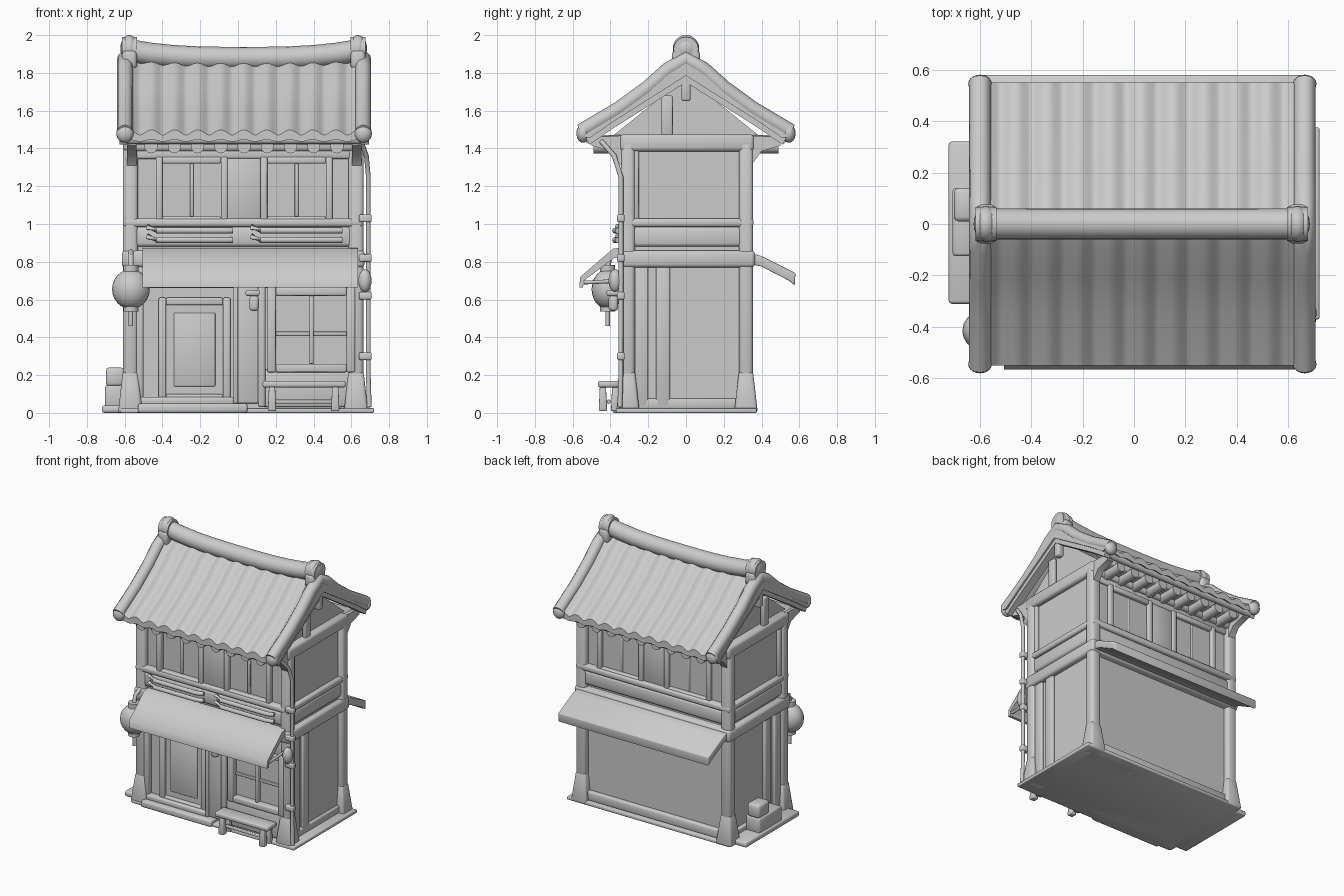
import bpy, bmesh, math
from mathutils import Vector

if "Cube" in bpy.data.objects:
    bpy.data.objects.remove(bpy.data.objects["Cube"], do_unlink=True)

grey = bpy.data.materials.new("plain_grey")
grey.use_nodes = True
grey.diffuse_color = (0.6, 0.6, 0.6, 1)
grey.node_tree.nodes["Principled BSDF"].inputs["Base Color"].default_value = (0.6, 0.6, 0.6, 1)


def finish(name, bm, bevel=0.0):
    """Turn a bmesh into a softly bevelled, smooth shaded object."""
    bmesh.ops.recalc_face_normals(bm, faces=bm.faces)
    if bevel:
        bmesh.ops.bevel(bm, geom=bm.edges[:], offset=bevel, segments=2, profile=0.5, affect='EDGES')
    mesh = bpy.data.meshes.new(name)
    bm.to_mesh(mesh)
    bm.free()
    obj = bpy.data.objects.new(name, mesh)
    bpy.context.collection.objects.link(obj)
    mesh.materials.append(grey)
    bpy.ops.object.select_all(action='DESELECT')
    obj.select_set(True)
    bpy.context.view_layer.objects.active = obj
    bpy.ops.object.shade_smooth_by_angle(angle=math.radians(50))
    return obj


def box(name, xs, ys, zs, bevel=0.012, flare=0.0):
    """Box between limits; flare widens its foot."""
    bm = bmesh.new()
    bmesh.ops.create_cube(bm, size=1)
    for v in bm.verts:
        grow = 2 * flare if v.co.z < 0 else 0
        v.co = Vector([(a + b) / 2 + c * (abs(b - a) + (grow if i < 2 else 0))
                       for i, ((a, b), c) in enumerate(zip((xs, ys, zs), v.co))])
    smallest = min(abs(l[1] - l[0]) for l in (xs, ys, zs))
    return finish(name, bm, min(bevel, smallest * 0.3))


def prism(name, outline, x0, x1, bevel=0.0):
    """Extrude a (y, z) outline along x."""
    bm = bmesh.new()
    face = bm.faces.new([bm.verts.new((x0, y, z)) for y, z in outline])
    ext = bmesh.ops.extrude_face_region(bm, geom=[face])
    bmesh.ops.translate(bm, vec=(x1 - x0, 0, 0), verts=[g for g in ext["geom"] if isinstance(g, bmesh.types.BMVert)])
    return finish(name, bm, bevel)


def tube(name, pts, r, sides=10):
    """Round bar through a list of points."""
    bm = bmesh.new()
    pts = [Vector(p) for p in pts]
    rings = []
    for i, p in enumerate(pts):
        d = (pts[min(i + 1, len(pts) - 1)] - pts[max(i - 1, 0)]).normalized()
        u = d.orthogonal().normalized() if abs(d.x) > 0.9 else d.cross(Vector((1, 0, 0))).normalized()
        w = d.cross(u)
        rings.append([bm.verts.new(p + r * (u * math.cos(a) + w * math.sin(a)))
                      for a in (math.tau * k / sides for k in range(sides))])
    for a, b in zip(rings, rings[1:]):
        for k in range(sides):
            bm.faces.new((a[k], a[(k + 1) % sides], b[(k + 1) % sides], b[k]))
    bm.faces.new(rings[0])
    bm.faces.new(rings[-1])
    return finish(name, bm)


def ball(name, centre, size):
    bm = bmesh.new()
    bmesh.ops.create_uvsphere(bm, u_segments=20, v_segments=12, radius=1)
    for v in bm.verts:
        v.co = Vector(c + s * n for c, s, n in zip(centre, size, v.co))
    return finish(name, bm)


def frame(name, x0, x1, z0, z1, y0, y1, w):
    """Rectangular window or door frame facing front or back."""
    for part, xs, zs in (("left", (x0 - w, x0), (z0 - w, z1 + w)), ("right", (x1, x1 + w), (z0 - w, z1 + w)),
                         ("sill", (x0, x1), (z0 - w, z0)), ("head", (x0, x1), (z1, z1 + w))):
        box(f"{name}_{part}", xs, (y0, y1), zs, 0.008)


# Wall core, ground slab and gable triangle
box("wall_core", (-0.57, 0.63), (-0.305, 0.315), (0, 1.46), 0)
box("ground_slab", (-0.62, 0.72), (-0.37, 0.375), (0, 0.025), 0.006)
prism("gable_wall", [(-0.42, 1.44), (0.42, 1.44), (0, 1.78)], -0.55, 0.61)

# Corner posts with flared feet
for sx, xs in (("left", (0.585, 0.665)), ("right", (-0.61, -0.53))):
    for sy, ys in (("front", (-0.345, -0.27)), ("back", (0.28, 0.355))):
        box(f"{sy}_{sx}_post", xs, ys, (0, 1.44), 0.02)
        box(f"{sy}_{sx}_foot", xs, ys, (0, 0.22), 0.015, 0.025)

# Horizontal beams on all four sides
for level, (z0, z1, out) in enumerate(((0.77, 0.86, 0.02), (0.985, 1.03, 0.012), (0.88, 0.985, 0.0), (1.385, 1.475, 0.015))):
    box(f"beam_ring_{level}", (-0.595 - out, 0.65 + out), (-0.335 - out, 0.345 + out), (z0, z1), 0.018)

# Side wall battens, base rails and gable framing
for side, xs in (("left", (0.62, 0.65)), ("right", (-0.595, -0.56))):
    box(f"{side}_wide_batten", xs, (-0.27, -0.2), (0.03, 0.8), 0.008)
    box(f"{side}_slim_batten", xs, (-0.16, -0.085), (0.03, 0.8), 0.01)
    box(f"{side}_base_rail", xs, (-0.3, 0.32), (0.02, 0.075), 0.01)
    box(f"{side}_upper_batten", xs, (-0.29, -0.25), (1.0, 1.4), 0.008)
    box(f"{side}_gable_strut", xs, (-0.13, -0.07), (1.46, 1.68), 0.008)

# Roof: ridged tile sheet following a concave slope
slope = [(0, 1.87), (0.09, 1.815), (0.2, 1.715), (0.35, 1.605), (0.55, 1.485)]
section = [(-y, z) for y, z in slope[:0:-1]] + slope
bm = bmesh.new()
steps, x0, x1 = 110, -0.6, 0.66
rows = []
for i in range(steps + 1):
    x = x0 + (x1 - x0) * i / steps
    wave = 0.028 * abs(math.cos(math.pi * (x - 0.03) / 0.122)) ** 1.5
    top = [(y, z + wave - 0.015) for y, z in section]
    under = [(y, z - 0.05 + wave * 0.4) for y, z in section[::-1]]
    rows.append([bm.verts.new((x, y, z)) for y, z in top + under])
n = len(rows[0])
for a, b in zip(rows, rows[1:]):
    for k in range(n):
        bm.faces.new((a[k], a[(k + 1) % n], b[(k + 1) % n], b[k]))
bm.faces.new(rows[0])
bm.faces.new(rows[-1])
finish("tiled_roof", bm)

# Gable edge rolls, bargeboards and pendants
board = section + [(0.51, 1.42), (0.38, 1.51), (0, 1.75), (-0.38, 1.51), (-0.51, 1.42)]
for side, x, out in (("left", 0.663, 1), ("right", -0.598, -1)):
    tube(f"{side}_edge_roll", [(x, y * 1.01, z + 0.003) for y, z in section], 0.042, 12)
    prism(f"{side}_bargeboard", board, x - 0.03, x + 0.03)
    prism(f"{side}_outer_trim", [(y, z - 0.02 if i < len(section) else z + 0.035)
                                 for i, (y, z) in enumerate(board)], x, x + out * 0.042)
    box(f"{side}_gable_pendant", (x - 0.025, x + 0.025), (-0.025, 0.025), (1.65, 1.79), 0.012)
    for s in (-1, 1):
        ball(f"{side}_eave_knob_{s}", (x, s * 0.545, 1.48), (0.046, 0.035, 0.05))
        prism(f"{side}_eave_bracket_{s}", [(s * y, z) for y, z in
              ((0.3, 1.47), (0.5, 1.46), (0.5, 1.415), (0.4, 1.385), (0.345, 1.31), (0.3, 1.31))],
              x - out * 0.06, x - out * 0.01)

# Sagging ridge with raised end caps
tube("ridge_roll", [(x, 0, 1.878 + 0.045 * abs((x - 0.03) / 0.63) ** 3)
                    for x in (-0.6 + 0.126 * k for k in range(11))], 0.06, 16)
for side, x in (("left", 0.635), ("right", -0.575)):
    ball(f"{side}_ridge_cap", (x, 0, 1.93), (0.048, 0.07, 0.07))
    tube(f"{side}_ridge_collar", [(x - 0.04, 0, 1.925), (x + 0.04, 0, 1.925)], 0.066, 16)
    box(f"{side}_ridge_base", (x - 0.04, x + 0.04), (-0.075, 0.075), (1.82, 1.92), 0.02)

# Eaves on front and back: rafter ends, edge battens, upper windows
for side, s in (("front", -1), ("back", 1)):
    box(f"{side}_soffit", (-0.57, 0.63), sorted((s * 0.3, s * 0.46)), (1.42, 1.47))
    tube(f"{side}_eave_batten", [(-0.59, s * 0.51, 1.445), (0.65, s * 0.51, 1.445)], 0.022)
    for k in range(9):
        x = -0.46 + k * 0.123
        tube(f"{side}_rafter_{k}", [(x, s * 0.3, 1.41), (x, s * 0.49, 1.41)], 0.036)
    for k, x in enumerate((-0.4, 0.155)):
        ys = sorted((s * 0.3, s * 0.342))
        frame(f"{side}_upper_window_{k}", x, x + 0.31, 1.04, 1.32, *ys, 0.035)
        box(f"{side}_upper_mullion_{k}", (x + 0.145, x + 0.165), sorted((s * 0.3, s * 0.318)), (1.04, 1.32), 0.005)
    box(f"{side}_window_head_beam", (-0.56, 0.62), sorted((s * 0.3, s * 0.335)), (1.345, 1.4))
    box(f"{side}_centre_stud", (-0.06, 0.12), sorted((s * 0.3, s * 0.328)), (1.02, 1.38))

# Rails under the front upper windows
for k, (xa, xb) in enumerate(((-0.48, -0.03), (0.07, 0.55))):
    for z in (0.915, 0.965):
        tube(f"window_rail_{k}", [(xa, -0.36, z + 0.02), (xa + 0.05, -0.375, z), (xb - 0.05, -0.375, z), (xb, -0.36, z)], 0.016)

# Awnings over the shop front and along the back
prism("front_awning", [(-0.33, 0.875), (-0.385, 0.87), (-0.56, 0.72), (-0.565, 0.665), (-0.545, 0.665),
                       (-0.54, 0.7), (-0.38, 0.82), (-0.33, 0.83)], -0.505, 0.635)
prism("back_awning", [(0.33, 0.85), (0.4, 0.83), (0.58, 0.74), (0.575, 0.675), (0.545, 0.7), (0.4, 0.775), (0.33, 0.79)],
      -0.59, 0.65, 0.006)
for x in (-0.49, 0.62):
    tube("awning_stay", [(x, -0.33, 0.7), (x, -0.54, 0.69)], 0.01)

# Back wall base rail
box("back_base_rail", (-0.56, 0.62), (0.3, 0.345), (0.02, 0.09))

# Door with recessed panel, threshold and step
frame("door", -0.38, -0.08, 0.1, 0.57, -0.33, -0.29, 0.04)
box("door_panel", (-0.34, -0.12), (-0.315, -0.29), (0.14, 0.53), 0.006)
box("door_side_stud", (-0.54, -0.5), (-0.345, -0.29), (0.04, 0.78))
box("door_step", (-0.53, 0.05), (-0.39, -0.29), (0, 0.05))
box("threshold", (-0.52, -0.02), (-0.35, -0.29), (0.04, 0.085))
box("centre_post", (-0.025, 0.11), (-0.34, -0.29), (0.05, 0.8), 0.01)
box("centre_post_trim", (-0.025, 0.0), (-0.352, -0.29), (0.05, 0.8), 0.008)
box("shop_side_stud", (0.105, 0.145), (-0.358, -0.29), (0.03, 0.8))
box("shop_lintel", (-0.54, 0.6), (-0.345, -0.29), (0.66, 0.78))

# Shop window with mullion and crossbar
frame("shop_window", 0.2, 0.575, 0.26, 0.62, -0.35, -0.29, 0.045)
box("shop_mullion", (0.378, 0.4), (-0.34, -0.29), (0.26, 0.62), 0.006)
box("shop_crossbar", (0.2, 0.575), (-0.318, -0.29), (0.41, 0.43), 0.004)
box("shop_lower_wall", (0.12, 0.6), (-0.335, -0.29), (0.03, 0.23))

# Bench
box("bench_seat", (0.13, 0.57), (-0.465, -0.355), (0.135, 0.17))
box("bench_stretcher", (0.18, 0.52), (-0.42, -0.4), (0.05, 0.07), 0.005)
for x in (0.18, 0.515):
    for y in (-0.44, -0.375):
        box("bench_leg", (x - 0.016, x + 0.016), (y - 0.016, y + 0.016), (0.01, 0.15), 0.006, 0.006)

# Hanging lantern and small wall lamp
ball("lantern", (-0.567, -0.415, 0.655), (0.1, 0.085, 0.105))
for z in (0.555, 0.765):
    tube("lantern_cap", [(-0.567, -0.415, z - 0.018), (-0.567, -0.415, z + 0.018)], 0.04, 14)
tube("lantern_tassel", [(-0.567, -0.415, 0.56), (-0.567, -0.415, 0.46)], 0.012)
tube("lantern_hook", [(-0.567, -0.415, 0.77), (-0.567, -0.4, 0.83), (-0.567, -0.32, 0.86)], 0.014)
box("wall_lamp", (0.06, 0.11), (-0.41, -0.36), (0.54, 0.62), 0.015)
box("wall_lamp_arm", (0.04, 0.115), (-0.42, -0.33), (0.62, 0.65))

# Drainpipe with clips at the front corner
tube("drainpipe", [(0.65, -0.45, 1.44), (0.68, -0.38, 1.36), (0.69, -0.345, 1.25), (0.69, -0.345, 0.2), (0.695, -0.35, 0.03)], 0.013)
for z in (0.3, 0.62, 0.82, 1.03):
    box("pipe_clip", (0.64, 0.708), (-0.365, -0.325), (z - 0.02, z + 0.02), 0.008)
ball("pipe_bell", (0.672, -0.375, 0.7), (0.035, 0.035, 0.06))

# Stacked blocks on a side slab
box("side_slab", (-0.72, -0.56), (-0.31, 0.32), (0, 0.04))
box("lower_block", (-0.705, -0.59), (-0.125, 0.14), (0.03, 0.145))
box("upper_block", (-0.7, -0.6), (0.01, 0.14), (0.14, 0.24), 0.018)
